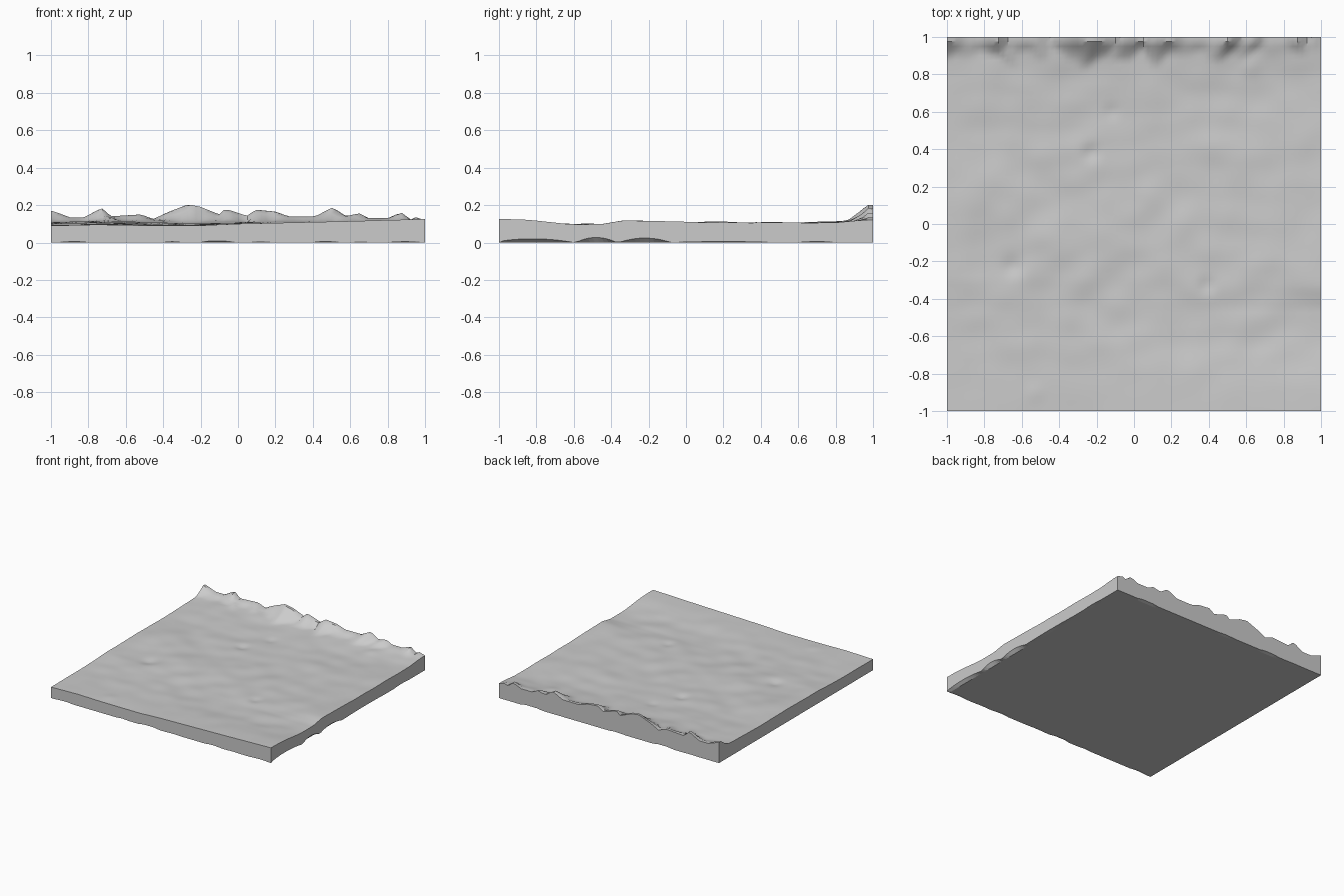
import bpy, bmesh, math
from mathutils import Vector, noise

if "Cube" in bpy.data.objects:
    bpy.data.objects.remove(bpy.data.objects["Cube"])

stone = bpy.data.materials.new("stone grey")
stone.use_nodes = True
GREY = (0.6, 0.6, 0.6, 1)
stone.diffuse_color = GREY
stone.node_tree.nodes["Principled BSDF"].inputs["Base Color"].default_value = GREY

# Crest along the back edge (x, z)
CREST = [(-1, .17), (-.9, .135), (-.82, .135), (-.73, .185), (-.68, .14), (-.52, .15),
         (-.45, .125), (-.38, .16), (-.27, .203), (-.2, .19), (-.1, .15), (-.07, .18),
         (.05, .142), (.1, .175), (.2, .165), (.27, .14), (.42, .14), (.51, .185),
         (.58, .14), (.65, .155), (.7, .13), (.8, .13), (.87, .16), (.92, .12),
         (.95, .135), (1, .12)]
# Front edge (x, z), then heights from front to back (y, z) on the left, middle and right
FRONT = [(-1, .09), (-.75, .096), (-.55, .092), (-.2, .091), (0, .1), (.3, .107),
         (.6, .114), (.8, .12), (1, .125)]
LEFT = [(-1, .09), (-.6, .091), (-.45, .093), (-.3, .102), (0, .104), (.5, .102),
        (.8, .109), (.9, .115), (1, .12)]
MIDDLE = [(-1, .1), (-.6, .091), (-.45, .091), (-.3, .097), (0, .099), (.5, .097),
          (.7, .101), (.85, .11), (1, .12)]
RIGHT = [(-1, .125), (-.88, .119), (-.75, .106), (-.6, .097), (-.45, .097), (-.34, .116),
         (-.1, .114), (.1, .109), (.5, .106), (.8, .107), (.9, .115), (1, .12)]
# Small pits and bumps: x, y, radius, height
SPOTS = [(-.23, .38, .04, -.014), (.39, -.33, .04, -.012), (-.65, -.23, .05, -.014),
         (-.12, .6, .035, -.008), (.62, .84, .05, .01), (-.53, -.9, .05, .006),
         (-.08, -.33, .1, -.007), (.1, -.15, .08, .006), (-.8, .2, .13, .008)]
# Raised stretches of the lower right edge: y, half length, height
NOTCHES = [(-.82, .22, .02), (-.48, .11, .027), (-.22, .14, .024), (.2, .28, .005),
           (.7, .1, .005)]


def lerp(points, t):
    for (a, u), (b, v) in zip(points, points[1:]):
        if t <= b:
            return u + (v - u) * (t - a) / (b - a)
    return points[-1][1]


def ground(x, y):
    mid, side = lerp(MIDDLE, y), lerp(RIGHT if x > 0 else LEFT, y)
    z = mid + (side - mid) * abs(x) ** 1.5
    near = max(0, 1 - (y + 1) / .35)
    z += (lerp(FRONT, x) - z) * near
    rough = (1 - near) * (1 - .7 * abs(x) ** 8)
    z += rough * .009 * noise.noise(Vector((x * 2.6, y * 3.4, 1)))
    z += rough * .007 * noise.noise(Vector((x * 6, y * 7, 4)))
    for px, py, r, h in SPOTS:
        z += h * math.exp(-((x - px) ** 2 + (y - py) ** 2) / r ** 2)
    # jagged rim rising at the back, its ridges running askew down the slope
    skew = (1 - y) * 1.2 * noise.noise(Vector((x * 5, y * 5, 6)))
    crest = lerp(CREST, max(-1, min(1, x + skew)))
    width = .05 + max(0, crest - .12) + .06 * noise.noise(Vector((x * 13, 0, 9)))
    t = min(1, max(0, (y - 1 + width + .025) / max(width, .03)))
    return z + (crest - z) * t ** 1.4


def underside(x, y):
    z = 0
    if x > .999:
        for c, half, h in NOTCHES:
            z = max(z, h * (1 - ((y - c) / half) ** 2))
    if abs(y) > .999:
        z = min(.008, max(0, .03 * noise.noise(Vector((x * 5, y * 3, 2)))))
    return z


# Undulating top surface
bm = bmesh.new()
bmesh.ops.create_grid(bm, x_segments=80, y_segments=80, size=1)
for v in bm.verts:
    v.co.z = ground(v.co.x, v.co.y)
for f in bm.faces:
    f.smooth = True

# Side walls down to a slightly broken lower edge
rim = [e for e in bm.edges if e.is_boundary]
new = bmesh.ops.extrude_edge_only(bm, edges=rim)["geom"]
for v in new:
    if isinstance(v, bmesh.types.BMVert):
        v.co.z = underside(v.co.x, v.co.y)

# Narrow sloping band, then the flat base
edges = [e for e in new if isinstance(e, bmesh.types.BMEdge)]
new = bmesh.ops.extrude_edge_only(bm, edges=edges)["geom"]
for v in new:
    if isinstance(v, bmesh.types.BMVert):
        v.co = (v.co.x * .975, v.co.y * .975, 0)
bmesh.ops.contextual_create(bm, geom=[e for e in new if isinstance(e, bmesh.types.BMEdge)])
bmesh.ops.recalc_face_normals(bm, faces=bm.faces)

# Rolling ground is smooth; walls, base and sharp ridges stay hard
for f in bm.faces:
    f.smooth = f.normal.z > .3
for e in bm.edges:
    e.smooth = e.calc_face_angle(0) < math.radians(35)

mesh = bpy.data.meshes.new("terrain_slab")
bm.to_mesh(mesh)
bm.free()
mesh.materials.append(stone)
slab = bpy.data.objects.new("terrain_slab", mesh)
bpy.context.collection.objects.link(slab)
